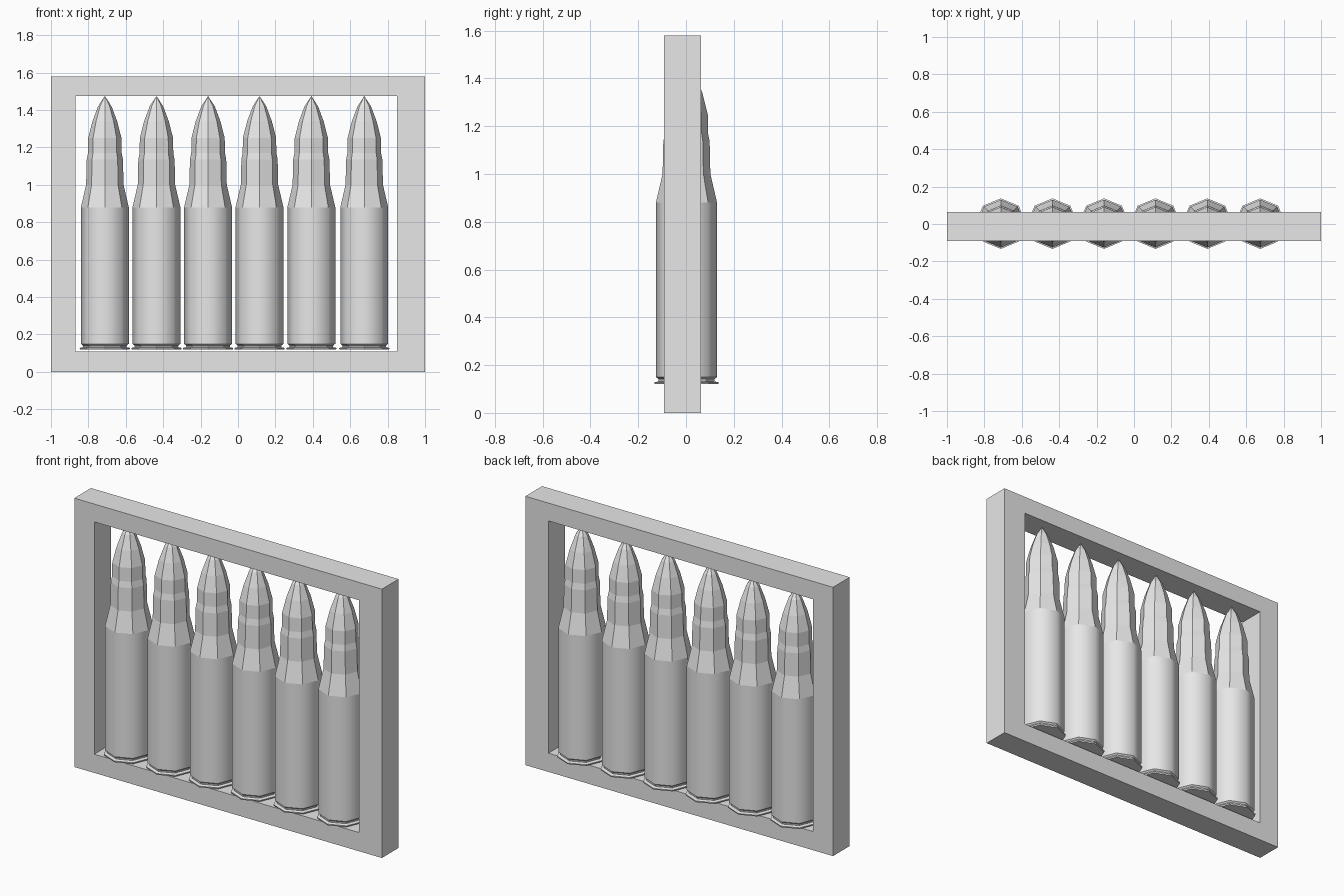
import bpy, bmesh, math

cube = bpy.data.objects.get("Cube")
if cube:
    bpy.data.objects.remove(cube)

grey = bpy.data.materials.new("plain grey")
grey.use_nodes = True
grey.diffuse_color = (0.8, 0.8, 0.8, 1)
grey.node_tree.nodes["Principled BSDF"].inputs["Base Color"].default_value = (0.8, 0.8, 0.8, 1)


def make_object(name, bm):
    bmesh.ops.recalc_face_normals(bm, faces=bm.faces)
    mesh = bpy.data.meshes.new(name)
    bm.to_mesh(mesh)
    bm.free()
    mesh.materials.append(grey)
    obj = bpy.data.objects.new(name, mesh)
    bpy.context.collection.objects.link(obj)
    return obj


# Rectangular frame: front outline with an opening, extruded in depth
def rectangle(bm, x0, x1, z0, z1, y):
    return [bm.verts.new((x, y, z)) for x, z in ((x0, z0), (x1, z0), (x1, z1), (x0, z1))]


bm = bmesh.new()
outer = rectangle(bm, -1, 1, 0, 1.58, -0.092)
inner = rectangle(bm, -0.87, 0.85, 0.11, 1.475, -0.092)
border = [bm.faces.new((outer[i], outer[(i + 1) % 4], inner[(i + 1) % 4], inner[i])) for i in range(4)]
solid = bmesh.ops.extrude_face_region(bm, geom=border, use_keep_orig=True)
for v in solid["geom"]:
    if isinstance(v, bmesh.types.BMVert):
        v.co.y = 0.063
# Dissolve the mitre seams on front and back
bmesh.ops.recalc_face_normals(bm, faces=bm.faces)
make_object("frame", bm)

# Cartridge profile (radius, height) from the rim to below the tip
PROFILE = [(0.133, 0.12), (0.135, 0.128), (0.116, 0.132), (0.118, 0.142), (0.128, 0.15),
           (0.128, 0.88), (0.1, 1.0), (0.097, 1.135), (0.09, 1.17), (0.089, 1.25),
           (0.066, 1.34), (0.036, 1.42)]
TIP = 1.475
SIDES = 8
BODY_RING = 4


def cartridge(name, x):
    bm = bmesh.new()
    rings = []
    for r, z in PROFILE:
        angles = [2 * math.pi * i / SIDES for i in range(SIDES)]
        rings.append([bm.verts.new((r * math.cos(a), r * math.sin(a), z)) for a in angles])
    bm.faces.new(rings[0])
    tip = bm.verts.new((0, 0, TIP))
    for i in range(SIDES):
        j = (i + 1) % SIDES
        for k in range(len(rings) - 1):
            face = bm.faces.new((rings[k][i], rings[k][j], rings[k + 1][j], rings[k + 1][i]))
            face.smooth = k == BODY_RING  # only the long case is smooth
        bm.faces.new((rings[-1][i], rings[-1][j], tip))
    make_object(name, bm).location = (x, 0.002, 0)


# Row of six cartridges standing in the frame
for n, x in enumerate((-0.712, -0.436, -0.16, 0.115, 0.392, 0.675)):
    cartridge(f"cartridge_{n + 1}", x)
